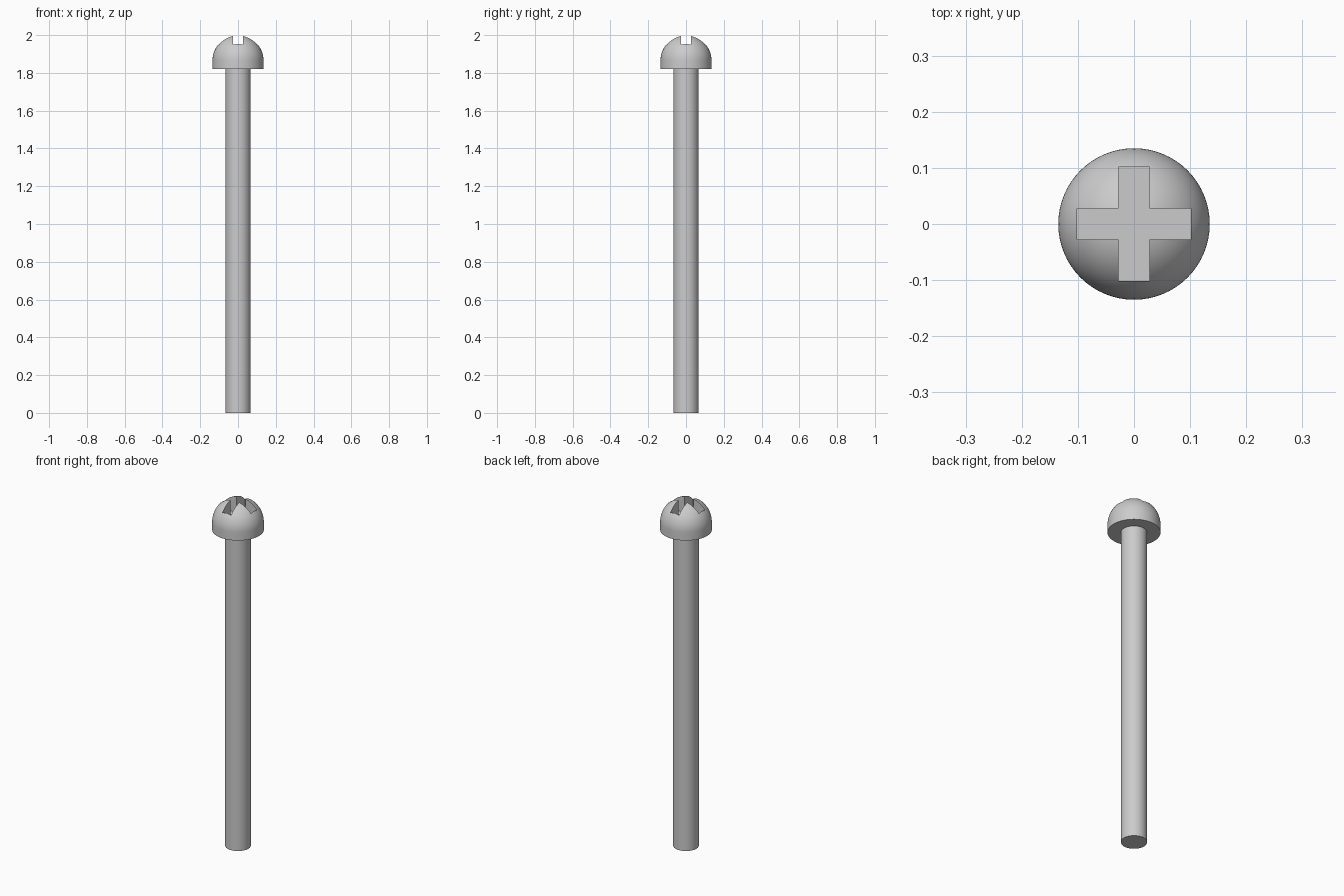
import bpy, bmesh, math

if "Cube" in bpy.data.objects:
    bpy.data.objects.remove(bpy.data.objects["Cube"])

SEGMENTS = 64
HEAD_R, SHAFT_R = 0.135, 0.067
HEAD_BASE, DOME_BASE = 1.82, 1.865
SLOT_HALF, SLOT_REACH, SLOT_FLOOR = 0.0275, 0.102, 1.90

steel = bpy.data.materials.new("steel grey")
steel.use_nodes = True
grey = (0.6, 0.6, 0.6, 1)
steel.diffuse_color = grey
steel.node_tree.nodes["Principled BSDF"].inputs["Base Color"].default_value = grey


def finish(name, bm):
    """Turn a bmesh into a named, coloured object."""
    bmesh.ops.remove_doubles(bm, verts=bm.verts, dist=1e-5)
    bmesh.ops.recalc_face_normals(bm, faces=bm.faces)
    mesh = bpy.data.meshes.new(name)
    bm.to_mesh(mesh)
    bm.free()
    mesh.materials.append(steel)
    obj = bpy.data.objects.new(name, mesh)
    bpy.context.collection.objects.link(obj)
    return obj


def lathe(name, profile):
    """Revolve a radius/height profile around the z axis."""
    bm = bmesh.new()
    verts = [bm.verts.new((r, 0, z)) for r, z in profile]
    edges = [bm.edges.new(pair) for pair in zip(verts, verts[1:])]
    bmesh.ops.spin(bm, geom=verts + edges, cent=(0, 0, 0), axis=(0, 0, 1),
                   angle=math.tau, steps=SEGMENTS, use_merge=True)
    return finish(name, bm)


def smooth(obj):
    bpy.ops.object.select_all(action="DESELECT")
    obj.select_set(True)
    bpy.context.view_layer.objects.active = obj
    bpy.ops.object.shade_smooth_by_angle(angle=math.radians(30))


# Plain round shaft, seated just inside the head
shaft = lathe("shaft", [(0, 0), (SHAFT_R, 0), (SHAFT_R, HEAD_BASE + 0.01), (0, HEAD_BASE + 0.01)])
smooth(shaft)

# Domed head: short straight collar below a hemisphere
rings = 20
angles = [math.pi / 2 * i / rings for i in range(rings)]
dome = [(HEAD_R * math.cos(a), DOME_BASE + HEAD_R * math.sin(a)) for a in angles]
head = lathe("head", [(0, HEAD_BASE), (HEAD_R, HEAD_BASE)] + dome + [(0, DOME_BASE + HEAD_R)])

# Cross-shaped drive recess, cut from the head
bm = bmesh.new()
corners = [(SLOT_HALF, SLOT_HALF), (SLOT_HALF, SLOT_REACH), (-SLOT_HALF, SLOT_REACH)]
outline = []
for turn in range(4):
    c, s = ((1, 0), (0, 1), (-1, 0), (0, -1))[turn]
    outline += [bm.verts.new((c * x - s * y, s * x + c * y, SLOT_FLOOR)) for x, y in corners]
floor = bm.faces.new(outline)
raised = bmesh.ops.extrude_face_region(bm, geom=[floor], use_keep_orig=True)["geom"]
bmesh.ops.translate(bm, vec=(0, 0, 0.2), verts=[v for v in raised if isinstance(v, bmesh.types.BMVert)])
cutter = finish("cross_cutter", bm)
cutter.hide_render = True

cut = head.modifiers.new("cross recess", "BOOLEAN")
cut.operation = "DIFFERENCE"
cut.solver = "EXACT"
cut.object = cutter
bpy.context.view_layer.objects.active = head
bpy.ops.object.modifier_apply(modifier=cut.name)
bpy.data.objects.remove(cutter)
smooth(head)
